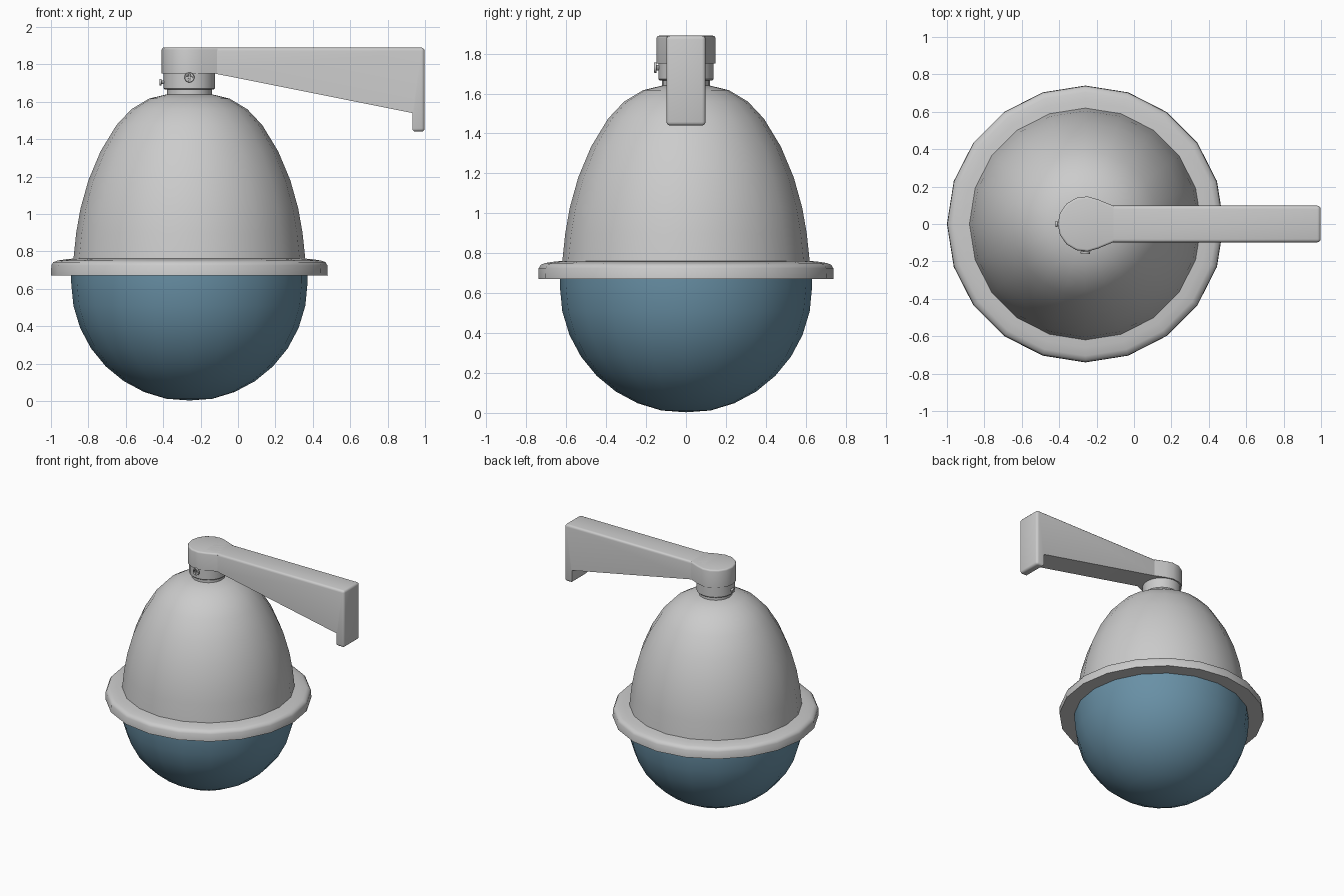
import bpy, bmesh, math
from mathutils import Matrix, Vector

if "Cube" in bpy.data.objects:
    bpy.data.objects.remove(bpy.data.objects["Cube"])

AX = -0.26      # x of the camera's vertical axis
SIDES = 20


def finish(name, bm, loc=(0, 0, 0), angle=32):
    bmesh.ops.recalc_face_normals(bm, faces=bm.faces)
    me = bpy.data.meshes.new(name)
    bm.to_mesh(me)
    bm.free()
    ob = bpy.data.objects.new(name, me)
    ob.location = loc
    bpy.context.collection.objects.link(ob)
    bpy.ops.object.select_all(action='DESELECT')
    ob.select_set(True)
    bpy.context.view_layer.objects.active = ob
    bpy.ops.object.shade_smooth_by_angle(angle=math.radians(angle))
    return ob


def lathe(name, profile, closed=False, sides=SIDES, angle=32):
    """Revolve (radius, z) points round the camera axis."""
    bm = bmesh.new()
    vs = [bm.verts.new((r, 0, z)) for r, z in profile]
    pairs = list(zip(vs, vs[1:])) + ([(vs[-1], vs[0])] if closed else [])
    es = [bm.edges.new(p) for p in pairs]
    bmesh.ops.spin(bm, geom=vs + es, cent=(0, 0, 0), axis=(0, 0, 1),
                   angle=math.tau, steps=sides, use_merge=True)
    bmesh.ops.remove_doubles(bm, verts=bm.verts, dist=1e-4)
    return finish(name, bm, (AX, 0, 0), angle)


def prism(name, points, offset, bevel, bevel_filter):
    """Extrude a polygon along offset, then round the chosen edges."""
    bm = bmesh.new()
    face = bm.faces.new([bm.verts.new(p) for p in points])
    new = bmesh.ops.extrude_face_region(bm, geom=[face])['geom']
    bmesh.ops.translate(bm, vec=offset,
                        verts=[v for v in new if isinstance(v, bmesh.types.BMVert)])
    bmesh.ops.recalc_face_normals(bm, faces=bm.faces)
    edges = [e for e in bm.edges if bevel_filter(e)]
    bmesh.ops.bevel(bm, geom=edges, offset=bevel, segments=3, profile=0.5,
                    affect='EDGES', clamp_overlap=True)
    return finish(name, bm)


# Upper housing shell
lathe("housing", [(0, 1.645), (0.12, 1.64), (0.215, 1.617), (0.31, 1.56), (0.39, 1.475),
                  (0.475, 1.335), (0.54, 1.18), (0.582, 1.03), (0.605, 0.90), (0.622, 0.74)])

# Flared rim between housing and dome
lathe("rim", [(0.61, 0.67), (0.74, 0.67), (0.738, 0.725), (0.728, 0.742), (0.705, 0.751),
              (0.66, 0.758), (0.615, 0.762)], closed=True, angle=40)

# Tinted lower dome
R = 0.632
prof = [(0.632, 0.69)]
prof += [(R * math.cos(a), 0.632 - R * math.sin(a))
         for a in (math.pi / 2 * i / 8 for i in range(8))] + [(0, 0.003)]
dome = lathe("dome", prof)
mat = bpy.data.materials.new("tinted_blue")
mat.diffuse_color = (0.14, 0.28, 0.38, 1)
mat.use_nodes = True
mat.node_tree.nodes["Principled BSDF"].inputs["Base Color"].default_value = mat.diffuse_color
dome.data.materials.append(mat)

# Neck and collar under the arm
lathe("neck", [(0, 1.62), (0.12, 1.62), (0.12, 1.68), (0, 1.68)])
lathe("collar", [(0, 1.665), (0.13, 1.665), (0.138, 1.672), (0.138, 1.77), (0, 1.77)])

# Rounded head of the bracket, tapering into the arm
n = 10
outline = [(-0.11, 0.097)]
for i in range(n + 1):
    a = math.radians(62 + 236 * i / n)
    outline.append((AX + 0.148 * math.cos(a), 0.148 * math.sin(a)))
outline.append((-0.11, -0.097))
prism("bracket_head", [(x, y, 1.75) for x, y in outline], (0, 0, 0.14), 0.012,
      lambda e: all(v.co.z > 1.88 for v in e.verts) and any(v.co.x < -0.12 for v in e.verts))

# Tapered wall arm with its mounting plate
side = [(-0.24, 1.89), (0.998, 1.89), (0.998, 1.44), (0.932, 1.44), (0.932, 1.54), (-0.13, 1.752),
        (-0.24, 1.752)]
prism("wall_arm", [(x, -0.098, z) for x, z in side], (0, 0.196, 0), 0.018,
      lambda e: (any(v.co.x > 0.99 for v in e.verts) or
                 all(v.co.z < 1.5 for v in e.verts) or
                 all(v.co.z > 1.88 and abs(v.co.y) > 0.09 for v in e.verts))
      and e.calc_face_angle(0) > 0.5)


# Set screws with a cross slot
def screw(name, direction, z, r):
    d = Vector(direction)
    rot = d.to_track_quat('Z', 'Y').to_matrix().to_4x4()
    place = Matrix.Translation(Vector((AX, 0, z)) + d * 0.15) @ rot
    bm = bmesh.new()
    for rad, depth, zc in ((r, 0.012, 0.004), (r * 0.55, 0.04, -0.02)):
        bmesh.ops.create_cone(bm, cap_ends=True, segments=14, radius1=rad, radius2=rad * 0.93,
                              depth=depth, matrix=place @ Matrix.Translation((0, 0, zc)))
    ob = finish(name, bm)
    bm = bmesh.new()
    for sx, sy in ((1.3, 0.3), (0.3, 1.3)):
        bmesh.ops.create_cube(bm, size=1, matrix=place @ Matrix.Translation((0, 0, 0.01))
                              @ Matrix.Diagonal((r * sx, r * sy, 0.012, 1)))
    cut = finish(name + "_cutter", bm)
    cut.hide_render = True
    cut.hide_viewport = True
    mod = ob.modifiers.new("slot", 'BOOLEAN')
    mod.operation = 'DIFFERENCE'
    mod.object = cut
    mod.solver = 'EXACT'
    mod.use_self = True


screw("front_screw", (0, -1, 0), 1.73, 0.027)
screw("side_screw", (-1, 0, 0), 1.705, 0.018)
